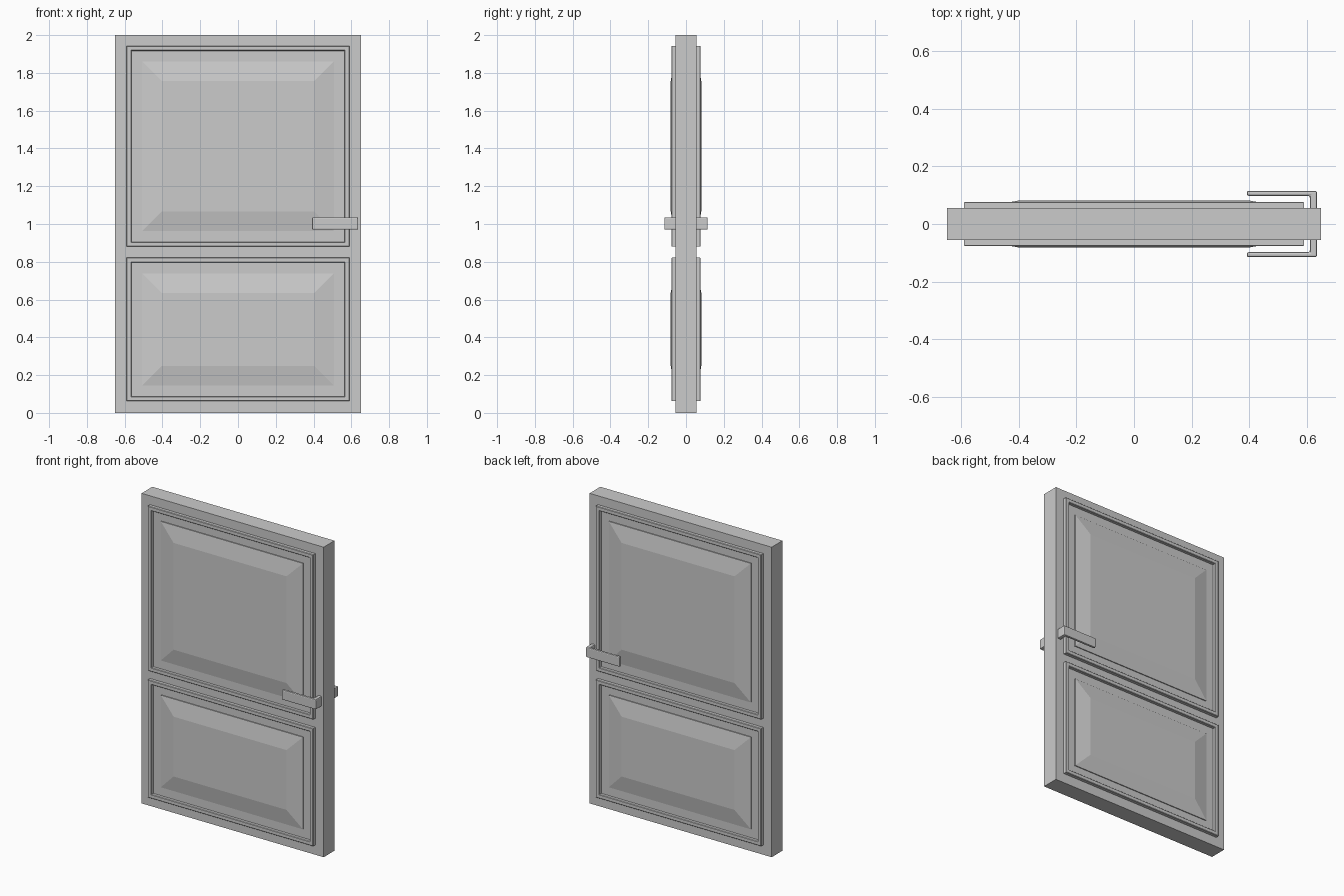
import bpy, bmesh

if "Cube" in bpy.data.objects:
    bpy.data.objects.remove(bpy.data.objects["Cube"])


def make_object(name, bm):
    bmesh.ops.recalc_face_normals(bm, faces=bm.faces)
    me = bpy.data.meshes.new(name)
    bm.to_mesh(me)
    bm.free()
    ob = bpy.data.objects.new(name, me)
    bpy.context.collection.objects.link(ob)
    return ob


# Moulding section: (inset from outer edge, distance from door centre)
SECTION = [(0, 0.05), (0, 0.074), (0.003, 0.077), (0.023, 0.077),
           (0.026, 0.074), (0.026, 0.057), (0.083, 0.057),
           (0.083, 0.063), (0.187, 0.081)]


def panel(name, half_w, z0, z1, side):
    bm = bmesh.new()
    loops = []
    for inset, depth in SECTION:
        x, lo, hi = half_w - inset, z0 + inset, z1 - inset
        loops.append([bm.verts.new((px, side * depth, pz)) for px, pz in
                      ((-x, lo), (x, lo), (x, hi), (-x, hi))])
    for a, b in zip(loops, loops[1:]):
        for i in range(4):
            j = (i + 1) % 4
            bm.faces.new((a[i], a[j], b[j], b[i]))
    bm.faces.new(loops[-1])
    bm.faces.new(loops[0][::-1])
    make_object(name, bm)


def handle(name, side):
    # L-shaped lever outline seen from above, extruded in height
    outline = [(0.392, 0.115), (0.636, 0.115), (0.636, 0.05),
               (0.611, 0.05), (0.611, 0.098), (0.392, 0.098)]
    bm = bmesh.new()
    face = bm.faces.new([bm.verts.new((x, side * y, 0.97)) for x, y in outline])
    ext = bmesh.ops.extrude_face_region(bm, geom=[face])
    verts = [v for v in ext["geom"] if isinstance(v, bmesh.types.BMVert)]
    bmesh.ops.translate(bm, verts=verts, vec=(0, 0, 0.065))
    ob = make_object(name, bm)
    bev = ob.modifiers.new("soft_edges", "BEVEL")
    bev.width = 0.006
    bev.segments = 2


# Door slab
bm = bmesh.new()
bmesh.ops.create_cube(bm, size=1)
bmesh.ops.scale(bm, vec=(1.3, 0.11, 2), verts=bm.verts)
bmesh.ops.translate(bm, vec=(0, 0, 1), verts=bm.verts)
make_object("door_slab", bm)

# Raised panels and lever handles on both faces
for label, side in (("front", -1), ("back", 1)):
    panel(label + "_upper_panel", 0.59, 0.88, 1.943, side)
    panel(label + "_lower_panel", 0.59, 0.062, 0.822, side)
    handle(label + "_handle", side)
